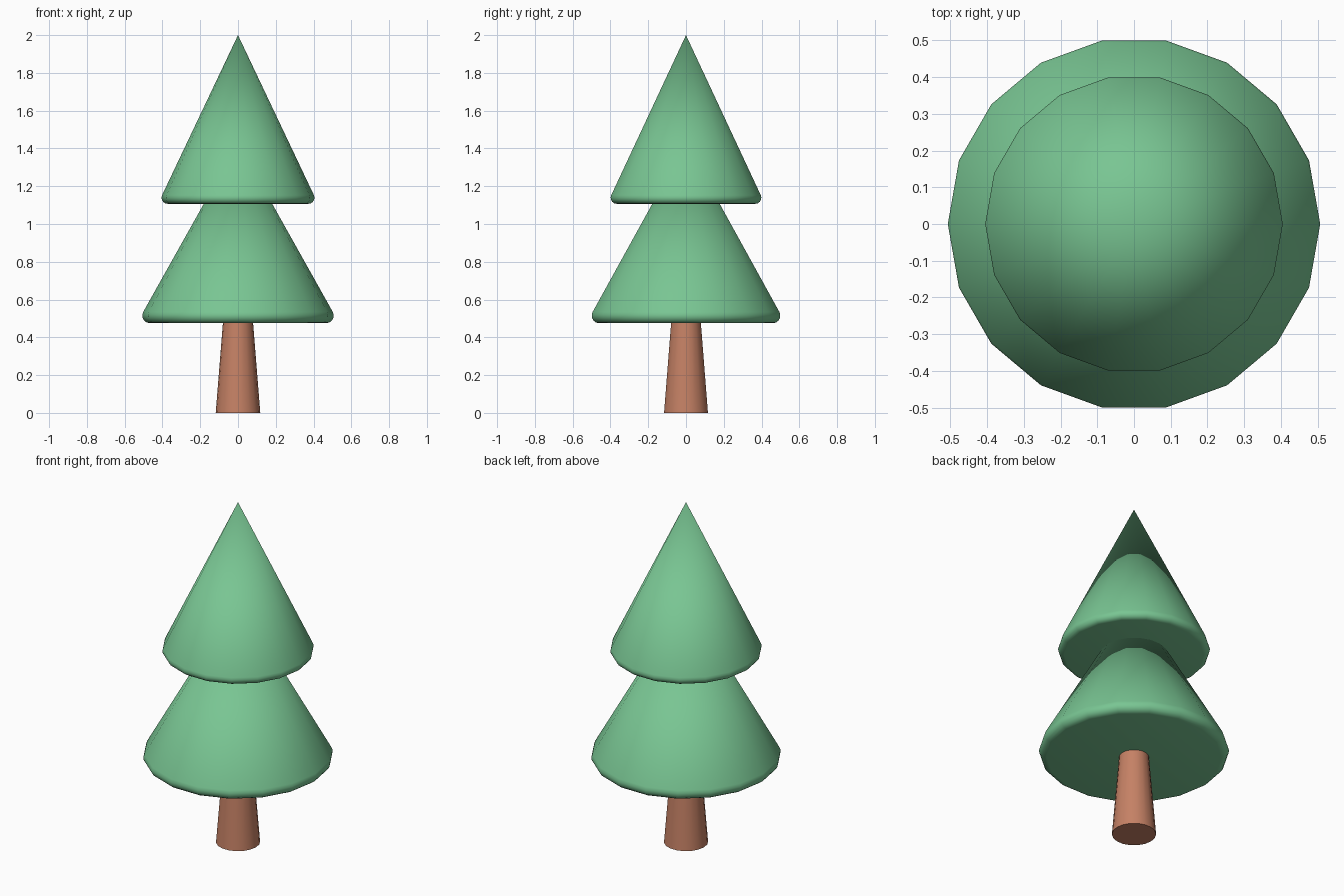
import bpy, math

if "Cube" in bpy.data.objects:
    bpy.data.objects.remove(bpy.data.objects["Cube"])


def material(name, color):
    m = bpy.data.materials.new(name)
    m.diffuse_color = (*color, 1)
    m.use_nodes = True
    m.node_tree.nodes["Principled BSDF"].inputs["Base Color"].default_value = m.diffuse_color
    return m


def lathe(name, profile, sides, mat):
    """Revolve (radius, z) points about z; radius 0 becomes a pole, open ends get caps."""
    verts, faces, rings = [], [], []
    for r, z in profile:
        n = 1 if r == 0 else sides
        rings.append(range(len(verts), len(verts) + n))
        for i in range(n):
            a = 2 * math.pi * i / sides
            verts.append((r * math.cos(a), r * math.sin(a), z))
    faces.append(list(reversed(rings[0])))
    for lo, hi in zip(rings, rings[1:]):
        for i in range(sides):
            j = (i + 1) % sides
            if len(hi) == 1:
                faces.append((lo[i], lo[j], hi[0]))
            else:
                faces.append((lo[i], lo[j], hi[j], hi[i]))
    if len(rings[-1]) > 1:
        faces.append(list(rings[-1]))
    mesh = bpy.data.meshes.new(name)
    mesh.from_pydata(verts, [], faces)
    mesh.materials.append(mat)
    ob = bpy.data.objects.new(name, mesh)
    bpy.context.collection.objects.link(ob)
    bpy.ops.object.select_all(action='DESELECT')
    ob.select_set(True)
    bpy.context.view_layer.objects.active = ob
    bpy.ops.object.shade_smooth_by_angle(angle=math.radians(40))
    return ob


def tier(name, rim, bottom, top, slope, fillet, mat):
    """Cone with a rounded lower rim; slope is radius lost per unit height."""
    tilt = math.atan(slope)
    cx, cz = rim - fillet, bottom + fillet
    profile = []
    steps = 5
    for k in range(steps + 1):
        a = -math.pi / 2 + (math.pi / 2 + tilt) * k / steps
        profile.append((cx + fillet * math.cos(a), cz + fillet * math.sin(a)))
    profile.append((0, top))
    return lathe(name, profile, 18, mat)


green = material("leaf green", (0.19, 0.56, 0.29))
brown = material("bark brown", (0.56, 0.22, 0.13))

# Tapered trunk
lathe("trunk", [(0.118, 0), (0.078, 0.50)], 18, brown)
# Foliage tiers
tier("lower_foliage", 0.507, 0.475, 1.43, 0.57, 0.04, green)
tier("upper_foliage", 0.405, 1.107, 2.0, 0.476, 0.032, green)
